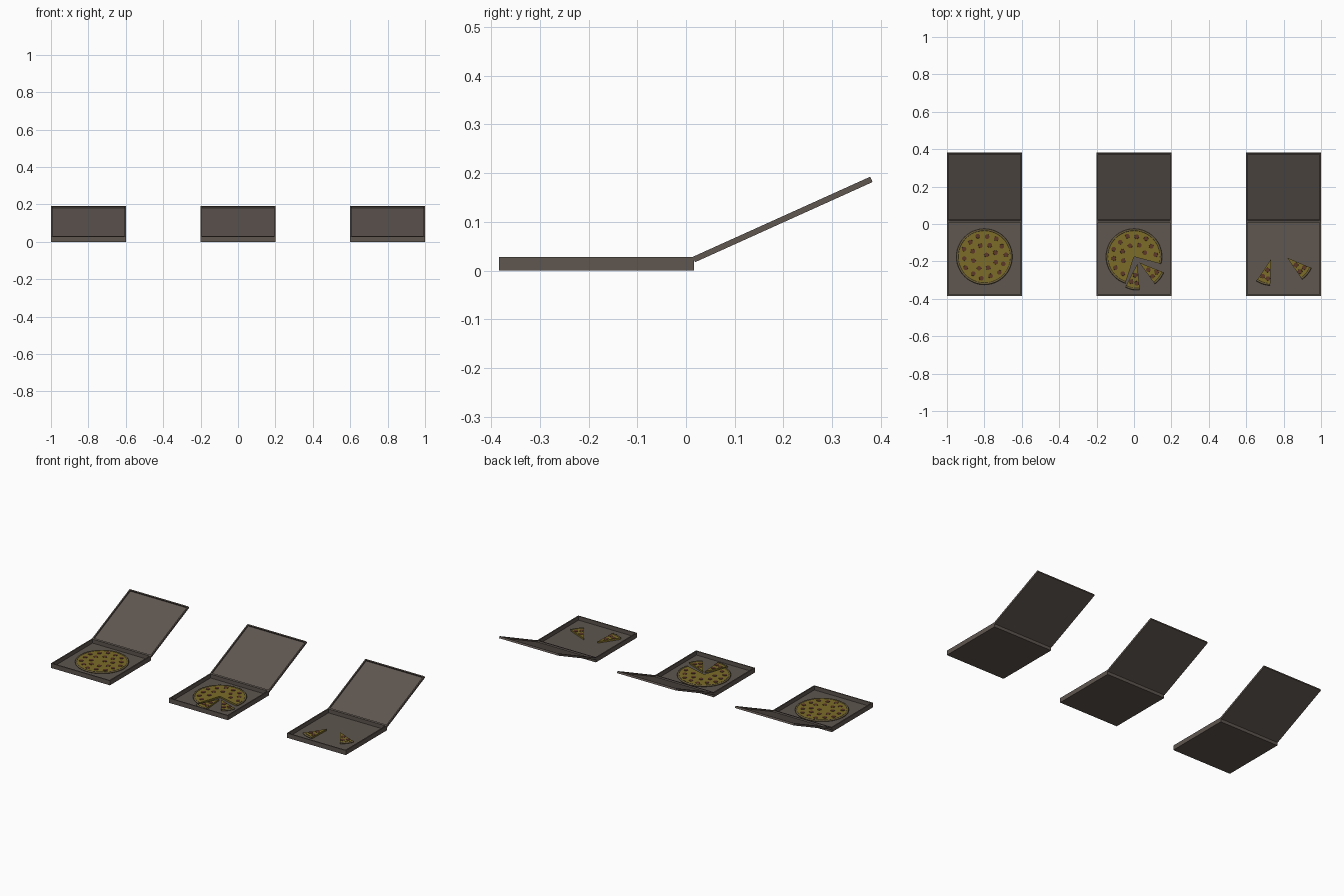
import bpy, bmesh, math
from mathutils import Matrix, Vector

if "Cube" in bpy.data.objects:
    bpy.data.objects.remove(bpy.data.objects["Cube"])


def material(name, rgb):
    m = bpy.data.materials.new(name)
    m.diffuse_color = (*rgb, 1)
    m.use_nodes = True
    m.node_tree.nodes["Principled BSDF"].inputs["Base Color"].default_value = m.diffuse_color
    return m


CARD = material("cardboard", (0.112, 0.092, 0.079))
CHEESE = material("cheese", (0.20, 0.15, 0.022))
CRUST = material("crust", (0.14, 0.105, 0.045))
MEAT = material("pepperoni", (0.11, 0.04, 0.022))
RADIUS, FLOOR = 0.15, 0.004


def finish(bm, name, mat, matrix=Matrix(), smooth=False):
    bmesh.ops.recalc_face_normals(bm, faces=bm.faces)
    me = bpy.data.meshes.new(name)
    bm.to_mesh(me)
    bm.free()
    me.materials.append(mat)
    ob = bpy.data.objects.new(name, me)
    ob.matrix_world = matrix
    bpy.context.collection.objects.link(ob)
    if smooth:
        bpy.ops.object.select_all(action='DESELECT')
        ob.select_set(True)
        bpy.context.view_layer.objects.active = ob
        bpy.ops.object.shade_smooth_by_angle(angle=math.radians(50))
    return ob


# Open cardboard tray: hinge edge along local y = 0, extending in +y
def tray(name, size, height, matrix, wall=0.01, floor=FLOOR):
    bm = bmesh.new()
    bmesh.ops.create_cube(bm, size=1)
    for v in bm.verts:
        v.co = Vector((v.co.x * size, (v.co.y + 0.5) * size, (v.co.z + 0.5) * height))
    bm.normal_update()
    top = max(bm.faces, key=lambda f: f.normal.z)
    bmesh.ops.inset_region(bm, faces=[top], thickness=wall)
    # sink the inset face to make the inside of the tray
    new = bmesh.ops.extrude_discrete_faces(bm, faces=[top])["faces"][0]
    bmesh.ops.translate(bm, verts=new.verts, vec=(0, 0, floor - height))
    return finish(bm, name, CARD, matrix)


# Revolve a closed (r, z) profile between two angles, capping partial turns
def revolve(name, profile, a0, a1, mat, matrix):
    full = abs(a1 - a0) >= 360
    steps = max(6, round((a1 - a0) / 7.5))
    bm = bmesh.new()
    rings = []
    for i in range(steps if full else steps + 1):
        a = math.radians(a0 + (a1 - a0) * i / steps)
        rings.append([bm.verts.new((r * math.cos(a), r * math.sin(a), z)) for r, z in profile])
    n = len(profile)
    for i in range(steps):
        p, q = rings[i], rings[(i + 1) % len(rings)]
        for j in range(n):
            k = (j + 1) % n
            if profile[j][0] + profile[k][0] > 0:
                bm.faces.new((p[j], p[k], q[k], q[j]))
    if not full:
        bm.faces.new(rings[0])
        bm.faces.new(rings[-1])
    bmesh.ops.remove_doubles(bm, verts=bm.verts, dist=1e-6)
    bmesh.ops.dissolve_degenerate(bm, edges=bm.edges, dist=1e-6)
    return finish(bm, name, mat, matrix, True)


# Pizza portion: cheese wedge, crust roll, pepperoni at (radius, degrees)
def pizza(name, x, y, a0, a1, spots, turn=0, radius=RADIUS):
    mtx = Matrix.Translation((x, y, FLOOR)) @ Matrix.Rotation(math.radians(turn), 4, 'Z')
    rim = radius - 0.008
    revolve(name + "_cheese", [(0, 0), (rim, 0), (rim, 0.010), (0, 0.010)], a0, a1, CHEESE, mtx)
    roll = [(radius - 0.006 + 0.006 * math.cos(t * math.pi / 4),
             0.007 + 0.006 * math.sin(t * math.pi / 4)) for t in range(8)]
    revolve(name + "_crust", roll, a0, a1, CRUST, mtx)
    bm = bmesh.new()
    for r, deg in spots:
        a = math.radians(deg)
        bmesh.ops.create_cone(bm, cap_ends=True, segments=16, radius1=0.0125, radius2=0.012, depth=0.003,
                              matrix=Matrix.Translation((r * math.cos(a), r * math.sin(a), 0.0105)))
    finish(bm, name + "_pepperoni", MEAT, mtx, True)


# Three boxes with their tilted lids
for label, x in (("left", -0.8), ("middle", 0), ("right", 0.8)):
    tray(label + "_box_base", 0.4, 0.028, Matrix.Translation((x, -0.384, 0)))
    tray(label + "_box_lid", 0.4, 0.012,
         Matrix.Translation((x, 0.0185, 0.017)) @ Matrix.Rotation(math.radians(24.3), 4, 'X'))

# Pepperoni layout in rings
layout = [(0.015, 40)]
layout += [(0.062 + 0.006 * (i % 2), 20 + i * 360 / 8) for i in range(8)]
layout += [(0.116 - 0.008 * (i % 2), 5 + i * 360 / 14) for i in range(14)]
pizza("whole_pizza", -0.8, -0.175, 0, 360, layout)

# Cut pizza missing the front-right portion
start, end = -15, 252
kept = [(r, d) for r, d in layout if r > 0.03 and start + 10 < d < end - 8]
pizza("cut_pizza", 0, -0.175, start, end, kept)

# Loose slices
slice_spots = [(0.062, 0), (0.106, 9), (0.102, -8)]
for name, x, y, turn in (("middle_slice_a", 0.018, -0.212, -101), ("middle_slice_b", 0.028, -0.206, -38),
                         ("right_slice_a", 0.733, -0.187, -108), ("right_slice_b", 0.818, -0.18, -39)):
    pizza(name, x, y, -16, 16, slice_spots, turn, 0.142)
